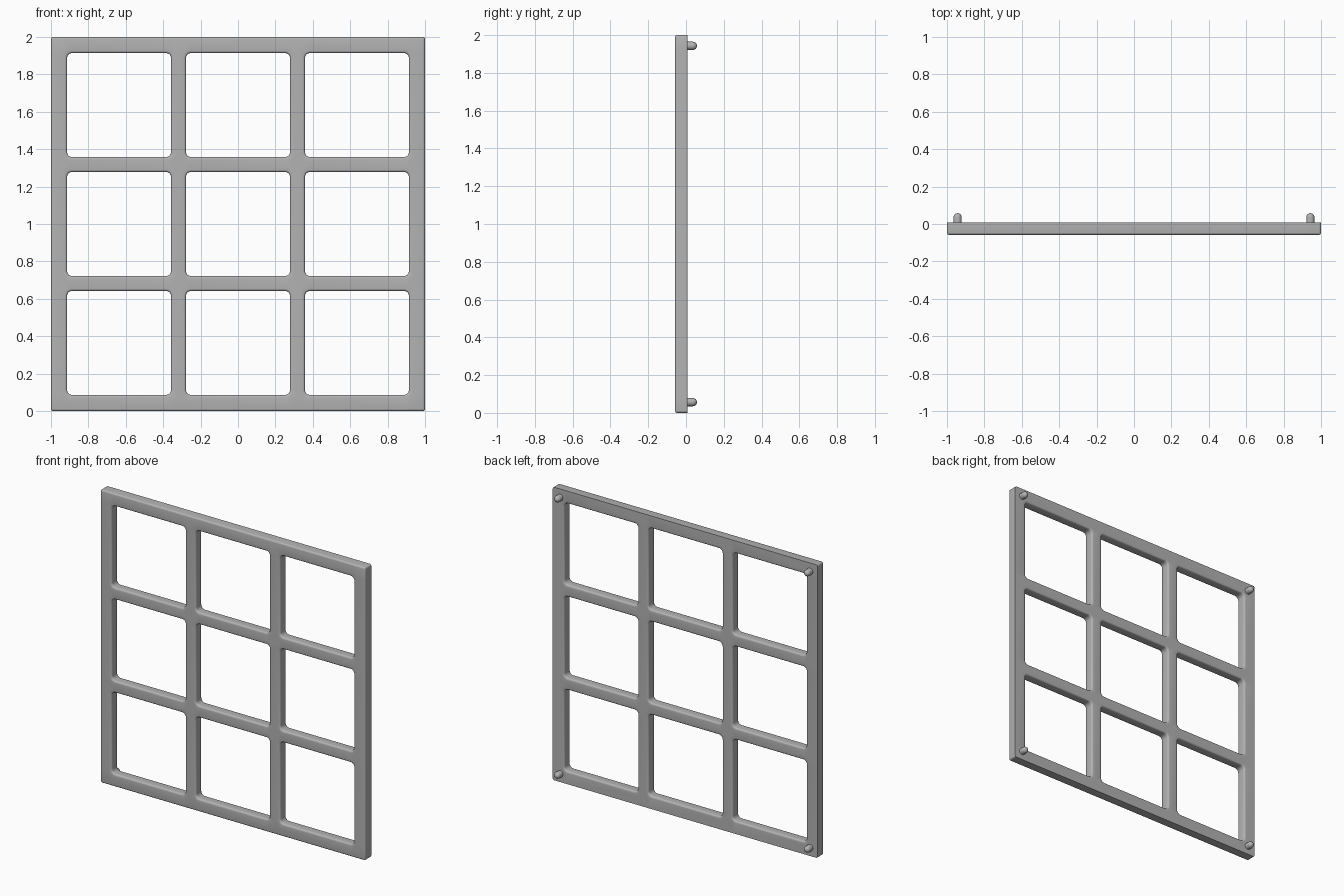
import bpy, bmesh
from mathutils import Matrix, Vector

if "Cube" in bpy.data.objects:
    bpy.data.objects.remove(bpy.data.objects["Cube"])

grey = bpy.data.materials.new("plain grey")
grey.use_nodes = True
grey.diffuse_color = (0.45, 0.45, 0.45, 1)
grey.node_tree.nodes["Principled BSDF"].inputs["Base Color"].default_value = grey.diffuse_color

FRONT, BACK = -0.058, 0.009
PITCH, HALF_HOLE = 0.636, 0.278


def finish(bm, name):
    bmesh.ops.recalc_face_normals(bm, faces=bm.faces)
    mesh = bpy.data.meshes.new(name)
    bm.to_mesh(mesh)
    bm.free()
    mesh.materials.append(grey)
    obj = bpy.data.objects.new(name, mesh)
    bpy.context.collection.objects.link(obj)
    bpy.ops.object.select_all(action="DESELECT")
    obj.select_set(True)
    bpy.context.view_layer.objects.active = obj
    bpy.ops.object.shade_smooth_by_angle(angle=0.7)
    return obj


# Lattice: grid of cells with nine openings left out, then thickened
lines = [-1] + [c * PITCH + s * HALF_HOLE for c in (-1, 0, 1) for s in (-1, 1)] + [1]
bm = bmesh.new()
grid = [[bm.verts.new((x, BACK, z + 1)) for z in lines] for x in lines]
for i in range(7):
    for j in range(7):
        if not (i % 2 and j % 2):
            bm.faces.new((grid[i][j], grid[i + 1][j], grid[i + 1][j + 1], grid[i][j + 1]))
bmesh.ops.recalc_face_normals(bm, faces=bm.faces)
new = bmesh.ops.extrude_face_region(bm, geom=bm.faces[:])["geom"]
bmesh.ops.translate(bm, verts=[v for v in new if isinstance(v, bmesh.types.BMVert)],
                    vec=(0, FRONT - BACK, 0))
bmesh.ops.recalc_face_normals(bm, faces=bm.faces)


def middle(e):
    return (e.verts[0].co + e.verts[1].co) / 2


def outer(e):
    m = middle(e)
    return max(abs(m.x), abs(m.z - 1)) > 0.99


def bevel(edges, width, segments):
    bmesh.ops.bevel(bm, geom=edges, offset=width, segments=segments, profile=0.5,
                    affect="EDGES", clamp_overlap=True)


def sharp(e):
    return e.calc_face_angle(0) > 1


# Round the opening corners, then the front rims, outer corners and opening back rims
bevel([e for e in bm.edges if sharp(e) and not outer(e)
       and abs(e.verts[0].co.y - e.verts[1].co.y) > 0.01], 0.026, 4)
bevel([e for e in bm.edges if sharp(e) and (middle(e).y < BACK - 0.001 or not outer(e))],
      0.016, 4)
finish(bm, "lattice_frame")

# Round-ended pegs on the back, one at each corner
RADIUS, TIP = 0.022, 0.058
for sx, side in ((-1, "right"), (1, "left")):
    for sz, level in ((-1, "lower"), (1, "upper")):
        bm = bmesh.new()
        bmesh.ops.create_uvsphere(bm, u_segments=20, v_segments=12, radius=RADIUS)
        for v in bm.verts:
            if v.co.z < -0.001:
                v.co.z = -0.035
                v.co.xy = v.co.xy.normalized() * RADIUS if v.co.xy.length > 0.001 else (0, 0)
        bmesh.ops.remove_doubles(bm, verts=bm.verts, dist=0.0005)
        bmesh.ops.rotate(bm, verts=bm.verts, matrix=Matrix.Rotation(-1.5707963, 3, "X"))
        bmesh.ops.translate(bm, verts=bm.verts,
                            vec=Vector((sx * 0.943, TIP - RADIUS, 1 + sz * 0.943)))
        finish(bm, f"{level}_{side}_peg")
